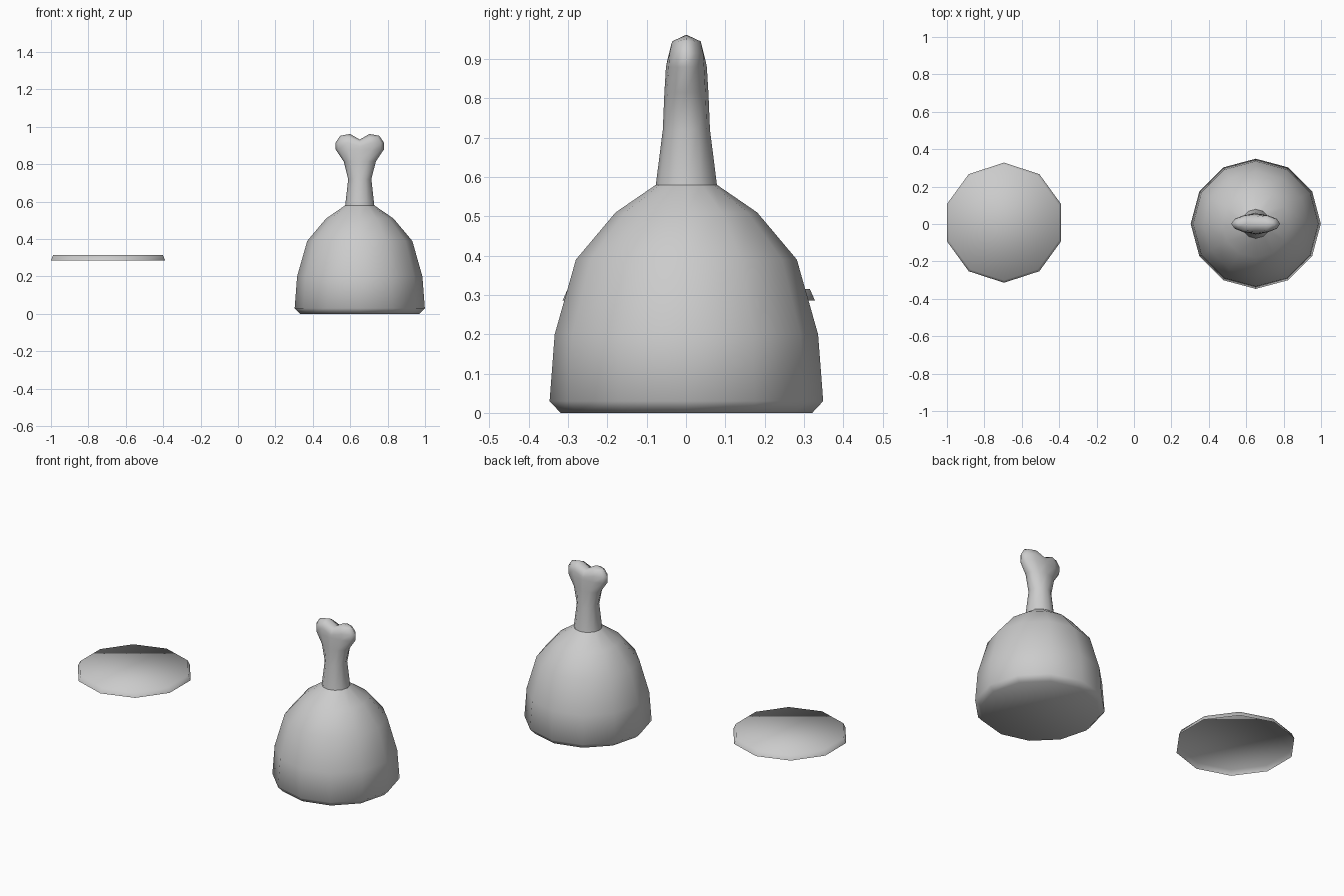
import bpy, bmesh, math

if "Cube" in bpy.data.objects:
    bpy.data.objects.remove(bpy.data.objects["Cube"])


def loft(name, rings, sides, centre, turn=0.0, cap_start=False, cap_end=False):
    """Skin a stack of elliptical rings; each ring is (rx, ry, z or function of cos)."""
    bm = bmesh.new()
    loops = []
    for rx, ry, z in rings:
        loop = []
        for i in range(sides):
            a = turn + 2 * math.pi * i / sides
            c, s = math.cos(a), math.sin(a)
            h = z(abs(c)) if callable(z) else z
            loop.append(bm.verts.new((centre[0] + rx * c, centre[1] + ry * s, h)))
        loops.append(loop)
    for lo, hi in zip(loops, loops[1:]):
        for i in range(sides):
            j = (i + 1) % sides
            bm.faces.new((lo[i], lo[j], hi[j], hi[i]))
    if cap_start:
        bm.faces.new(loops[0][::-1])
    if cap_end:
        bm.faces.new(loops[-1])
    bmesh.ops.remove_doubles(bm, verts=bm.verts, dist=0.0005)
    for f in bm.faces:
        f.smooth = True
    me = bpy.data.meshes.new(name)
    bm.to_mesh(me)
    bm.free()
    ob = bpy.data.objects.new(name, me)
    bpy.context.collection.objects.link(ob)
    return ob


def lobes(end, shoulder, crest, dip):
    """Height of a two-lobed knuckle as a function of |cos|."""
    return lambda c: end if c > 0.95 else shoulder if c > 0.7 else crest if c > 0.2 else dip


leg = (0.651, 0.001)

# Meat: twelve-sided dome with a small chamfer at the foot
profile = [(0.32, 0.0), (0.348, 0.03), (0.335, 0.2), (0.281, 0.39),
           (0.18, 0.51), (0.078, 0.58)]
loft("meat", [(r, r, z) for r, z in profile], 12, leg, cap_start=True)

# Bone: shaft flaring sideways into two rounded lobes
loft("bone", [
    (0.078, 0.078, 0.578),
    (0.062, 0.060, 0.72),
    (0.086, 0.056, 0.815),
    (0.130, 0.052, 0.88),
    (0.131, 0.049, lobes(0.912, 0.914, 0.915, 0.895)),
    (0.110, 0.042, lobes(0.945, 0.945, 0.945, 0.918)),
    (0.104, 0.0, lobes(0.952, 0.955, 0.962, 0.932)),
], 12, leg)

# Cut slice: ten-sided shallow cap, open underneath
loft("cut_slice", [(0.321, 0.321, 0.286), (0.308, 0.308, 0.315)],
     10, (-0.695, 0.007), turn=math.pi / 10, cap_end=True)
